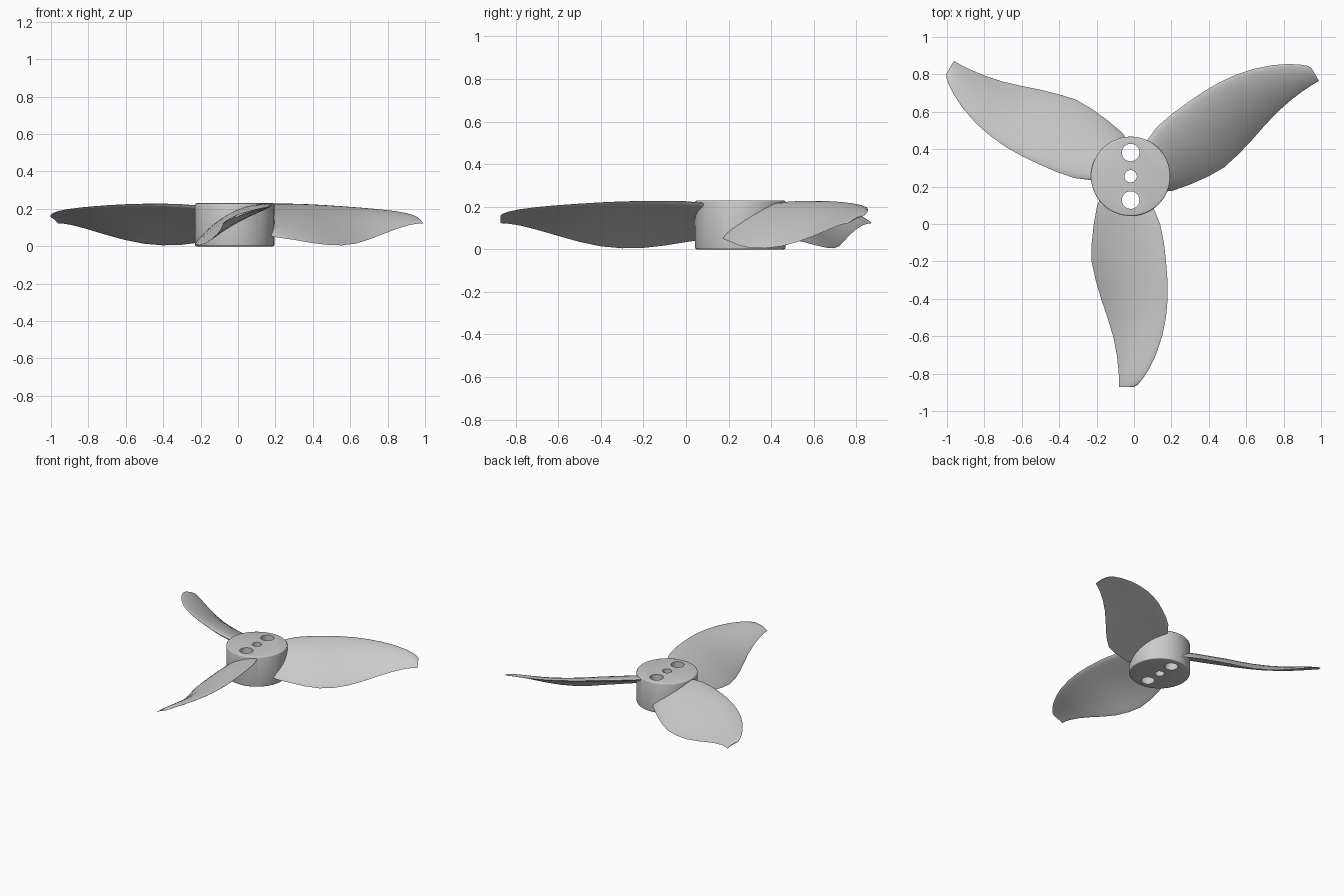
import bpy, bmesh, math
from mathutils import Matrix, Vector

if "Cube" in bpy.data.objects:
    bpy.data.objects.remove(bpy.data.objects["Cube"])

CX, CY = -0.018, 0.255      # hub axis

# Blade stations: y, trailing x, trailing z, leading x, leading z, thickness
STATIONS = [
    (0.17, -0.165, 0.062, 0.060, 0.200, 0.050),
    (0.10, -0.197, 0.048, 0.098, 0.212, 0.046),
    (0.00, -0.215, 0.034, 0.140, 0.222, 0.042),
    (-0.10, -0.226, 0.018, 0.160, 0.225, 0.038),
    (-0.20, -0.227, 0.007, 0.171, 0.225, 0.035),
    (-0.30, -0.205, 0.005, 0.179, 0.223, 0.032),
    (-0.40, -0.176, 0.014, 0.180, 0.219, 0.029),
    (-0.50, -0.142, 0.035, 0.171, 0.213, 0.026),
    (-0.60, -0.112, 0.063, 0.151, 0.206, 0.023),
    (-0.70, -0.092, 0.092, 0.117, 0.197, 0.020),
    (-0.78, -0.083, 0.112, 0.078, 0.187, 0.016),
    (-0.83, -0.080, 0.120, 0.045, 0.177, 0.013),
    (-0.86, -0.080, 0.122, 0.020, 0.167, 0.010),
    (-0.872, -0.080, 0.123, -0.002, 0.157, 0.006),
]


def mesh_object(name, bm):
    bmesh.ops.recalc_face_normals(bm, faces=bm.faces)
    mesh = bpy.data.meshes.new(name)
    bm.to_mesh(mesh)
    bm.free()
    obj = bpy.data.objects.new(name, mesh)
    bpy.context.collection.objects.link(obj)
    return obj


def cylinder(name, x, y, z0, z1, r, sides):
    bm = bmesh.new()
    bmesh.ops.create_cone(bm, cap_ends=True, segments=sides, radius1=r, radius2=r,
                          depth=z1 - z0, matrix=Matrix.Translation((x, y, (z0 + z1) / 2)))
    return mesh_object(name, bm)


def section(y, tx, tz, lx, lz, thick, n=12):
    """Cambered airfoil loop with a thin trailing and a round leading edge."""
    a, b = Vector((tx, y, tz)), Vector((lx, y, lz))
    chord = b - a
    normal = Vector((-chord.z, 0, chord.x)).normalized()
    points = []
    for i in range(2 * n):
        ang = math.pi * i / n
        t = (1 - math.cos(ang)) / 2
        half = thick / 2 * math.sin(ang) * (0.45 + 0.75 * t)
        camber = 0.07 * chord.length * 4 * t * (1 - t) * 0.8
        points.append(a + chord * t + normal * (camber + half))
    return points


def blade(name, angle):
    bm = bmesh.new()
    rings = [[bm.verts.new(p) for p in section(*s)] for s in STATIONS]
    for r0, r1 in zip(rings, rings[1:]):
        for i in range(len(r0)):
            j = (i + 1) % len(r0)
            bm.faces.new((r0[i], r0[j], r1[j], r1[i]))
    bm.faces.new(rings[0])
    bm.faces.new(rings[-1])
    bmesh.ops.rotate(bm, verts=bm.verts, cent=(CX, CY, 0),
                     matrix=Matrix.Rotation(angle, 3, 'Z'))
    return mesh_object(name, bm)


# Hub with softened rims
hub = cylinder("propeller_hub_and_blades", CX, CY, 0, 0.23, 0.212, 96)
bevel = hub.modifiers.new("rim", 'BEVEL')
bevel.width, bevel.segments, bevel.limit_method = 0.008, 3, 'ANGLE'

# Three blades fused to the hub, then shaft and bolt holes cut through
tools = [(blade(f"blade_{k + 1}", k * math.tau / 3), 'UNION') for k in range(3)]
for name, dy, r in (("shaft_hole", 0, 0.033), ("bolt_hole_front", -0.127, 0.047),
                    ("bolt_hole_back", 0.127, 0.047)):
    tools.append((cylinder(name, CX, CY + dy, -0.1, 0.4, r, 40), 'DIFFERENCE'))
for tool, operation in tools:
    tool.hide_render = True
    mod = hub.modifiers.new(tool.name, 'BOOLEAN')
    mod.object, mod.operation, mod.solver = tool, operation, 'EXACT'

# Bake the result and remove the helpers
bpy.context.view_layer.objects.active = hub
hub.select_set(True)
for mod in list(hub.modifiers):
    bpy.ops.object.modifier_apply(modifier=mod.name)
for tool, _ in tools:
    bpy.data.objects.remove(tool)
bpy.ops.object.shade_smooth_by_angle(angle=math.radians(40))
